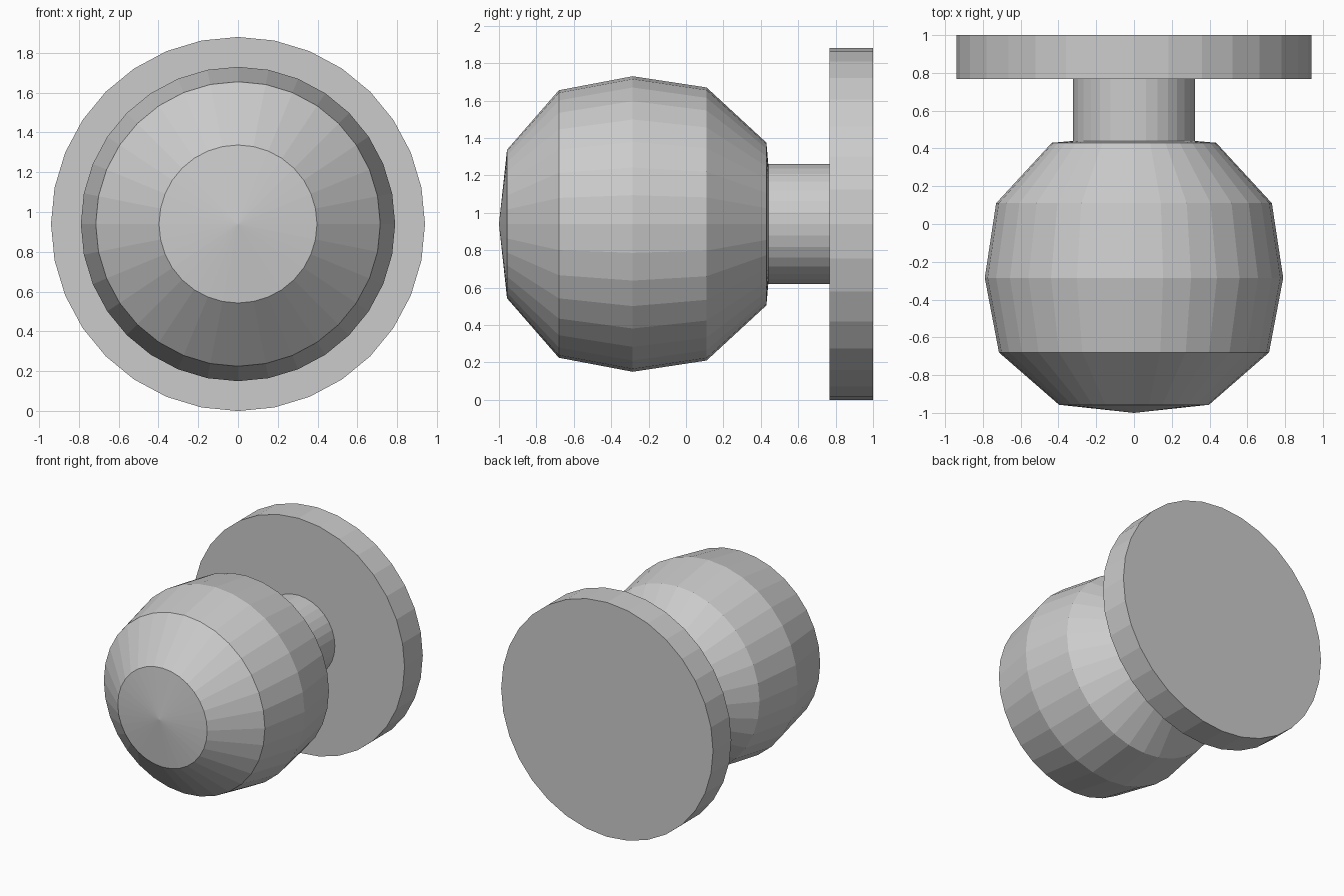
import bpy, bmesh, math

if "Cube" in bpy.data.objects:
    bpy.data.objects.remove(bpy.data.objects["Cube"])

SIDES = 32
CENTRE_Z = 0.94


def lathe(name, profile):
    """Spin (radius, y) points about the y axis; radius 0 closes to a point."""
    bm = bmesh.new()
    rings = []
    for r, y in profile:
        if r == 0:
            rings.append([bm.verts.new((0, y, 0))] * SIDES)
        else:
            angles = [2 * math.pi * i / SIDES for i in range(SIDES)]
            rings.append([bm.verts.new((r * math.sin(a), y, r * math.cos(a))) for a in angles])
    for a, b in zip(rings, rings[1:]):
        for i in range(SIDES):
            j = (i + 1) % SIDES
            bm.faces.new(dict.fromkeys((a[i], a[j], b[j], b[i])))
    bmesh.ops.recalc_face_normals(bm, faces=bm.faces)
    mesh = bpy.data.meshes.new(name)
    bm.to_mesh(mesh)
    bm.free()
    obj = bpy.data.objects.new(name, mesh)
    obj.location.z = CENTRE_Z
    bpy.context.collection.objects.link(obj)
    return obj


# Faceted round grip with a shallow pointed front
lathe("knob_grip", [(0, -1.0), (0.397, -0.957), (0.715, -0.68), (0.79, -0.285),
                    (0.73, 0.11), (0.435, 0.43), (0.32, 0.44), (0, 0.44)])

# Neck between grip and plate
lathe("neck", [(0, 0.44), (0.322, 0.44), (0.322, 0.77), (0, 0.77)])

# Flat round mounting plate at the back
lathe("back_plate", [(0, 0.768), (0.94, 0.768), (0.94, 1.0), (0, 1.0)])
